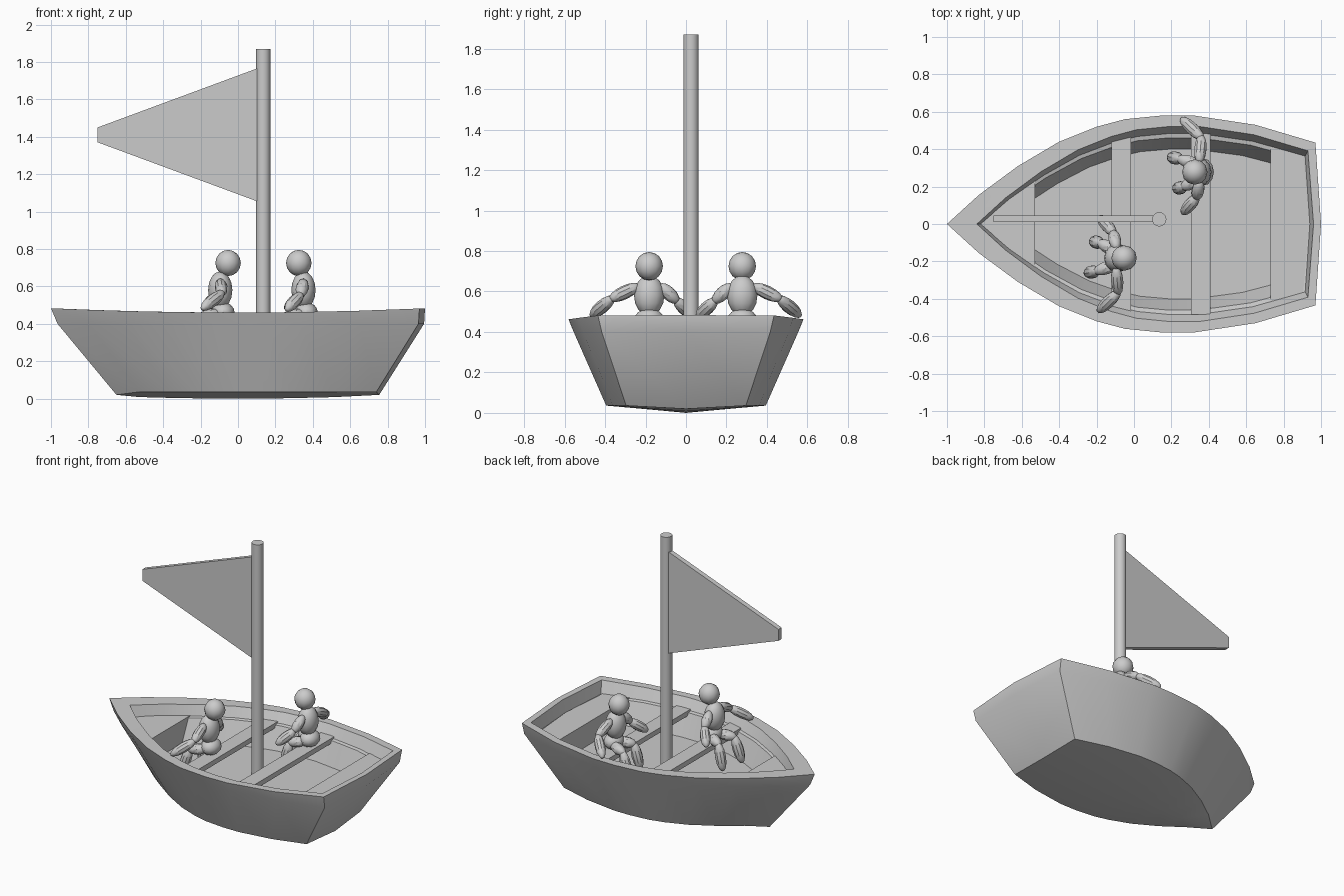
import bpy, bmesh
from mathutils import Vector, Matrix

if "Cube" in bpy.data.objects:
    bpy.data.objects.remove(bpy.data.objects["Cube"])


def finish(bm, name):
    bmesh.ops.recalc_face_normals(bm, faces=bm.faces)
    me = bpy.data.meshes.new(name)
    bm.to_mesh(me)
    bm.free()
    ob = bpy.data.objects.new(name, me)
    bpy.context.collection.objects.link(ob)
    return ob


# Half outline of the hull rim, bow to stern
HALF = [(-1, 0), (-.83, .155), (-.62, .31), (-.4, .44), (-.2, .52), (-.05, .56),
        (.15, .58), (.32, .58), (.65, .53), (.97, .435)]


def ring(bm, bow, stern, ys, bulge, zf):
    """Outline fitted between bow and stern, mirrored across the keel line."""
    half = [(bow + (x + 1) * (stern - bow) / 1.97, y * ys) for x, y in HALF]
    pts = half + [(stern + bulge, 0)] + [(x, -y) for x, y in half[:0:-1]]
    return [bm.verts.new((x, y, zf(x))) for x, y in pts]


# Hull: outer skin, rim, inner wall, ledge and floor as stacked rings
bm = bmesh.new()
rim = lambda x: .46 + .023 * x * x
rings = [ring(bm, *a) for a in [
    (-.65, .74, .68, .015, lambda x: .036),
    (-.965, .965, .957, .03, lambda x: .40),
    (-1, .97, 1, .03, rim),
    (-.84, .93, .9, .03, rim),
    (-.82, .915, .835, .025, lambda x: .395),
    (-.80, .90, .795, .02, lambda x: .39),
    (-.71, .83, .69, .02, lambda x: .24)]]
n = len(rings[0])
for a, b in zip(rings, rings[1:]):
    for i in range(n):
        j = (i + 1) % n
        bm.faces.new((a[i], a[j], b[j], b[i]))
bm.faces.new(rings[-1])

# Shallow V bottom
base = rings[0]
base[0].co.z = base[10].co.z = .02
keel = [base[0]] + [bm.verts.new((v.co.x, 0, .03 * v.co.x ** 2)) for v in base[1:9]] + [base[10]]
for side in (base[:10], [base[0]] + base[:10:-1]):
    bm.faces.new((side[0], side[1], keel[1]))
    for i in range(1, 9):
        bm.faces.new((side[i], side[i + 1], keel[i + 1], keel[i]))
finish(bm, "hull")


def block(name, top, bottom, z0, z1):
    """Solid between two outlines given as half outlines mirrored in y."""
    bm = bmesh.new()
    loops = []
    for half, z in ((bottom, z0), (top, z1)):
        pts = half + [(x, -y) for x, y in half[::-1] if y]
        loops.append([bm.verts.new((x, y, z)) for x, y in pts])
        bm.faces.new(loops[-1])
    a, b = loops
    for i in range(len(a)):
        j = (i + 1) % len(a)
        bm.faces.new((a[i], a[j], b[j], b[i]))
    return finish(bm, name)


# Seats
block("bow_seat", [(-.53, .255), (-.66, .155), (-.81, 0)],
      [(-.53, .17), (-.6, .1), (-.71, 0)], .235, .40)
block("stern_seat", [(.73, .415), (.905, .365), (.935, 0)],
      [(.73, .335), (.82, .31), (.84, 0)], .235, .40)
for name, x0, x1 in (("front_thwart", -.12, -.015), ("rear_thwart", .305, .41)):
    outline = [(x0, .485), (x1, .485)]
    block(name, outline, outline, .37, .405)

# Mast
bpy.ops.mesh.primitive_cylinder_add(vertices=20, radius=.038, depth=1.64,
                                    location=(.135, .025, 1.05))
bpy.context.object.name = "mast"

# Sail
bm = bmesh.new()
f = bm.faces.new([bm.verts.new((x, .01, z)) for x, z in
                  ((.115, 1.05), (.115, 1.77), (-.75, 1.45), (-.75, 1.37))])
ext = bmesh.ops.extrude_face_region(bm, geom=[f], use_keep_orig=True)
bmesh.ops.translate(bm, vec=(0, .035, 0),
                    verts=[v for v in ext["geom"] if isinstance(v, bmesh.types.BMVert)])
finish(bm, "sail")


def ball(bm, centre, radii):
    m = Matrix.Translation(centre) @ Matrix.Diagonal((*radii, 1))
    bmesh.ops.create_uvsphere(bm, u_segments=12, v_segments=8, radius=1, matrix=m)


def limb(bm, a, b, r):
    a, b = Vector(a), Vector(b)
    d = b - a
    m = (Matrix.Translation((a + b) / 2) @ d.to_track_quat('Z', 'Y').to_matrix().to_4x4()
         @ Matrix.Diagonal((r, r, d.length / 2 + .015, 1)))
    bmesh.ops.create_uvsphere(bm, u_segments=10, v_segments=8, radius=1, matrix=m)


# Seated sailors facing the bow; s is the outboard direction
ARMS = [[(0, .06, .625), (.01, .185, .565), (-.09, .28, .485)],
        [(0, -.06, .625), (-.015, -.135, .555), (-.085, -.215, .48)]]
LEGS = [[(0, .035, .45), (-.105, .07, .435), (-.155, .08, .275)],
        [(0, -.035, .45), (-.085, -.08, .435), (-.125, -.09, .275)]]
for name, x, y, s, head in (("front_sailor", -.095, -.182, -1, .042),
                            ("rear_sailor", .35, .278, 1, -.025)):
    bm = bmesh.new()
    ball(bm, (head, 0, .725), (.068, .068, .07))
    ball(bm, (0, 0, .58), (.065, .075, .1))
    ball(bm, (.015, 0, .46), (.062, .075, .055))
    for joints, r in [(j, .034) for j in ARMS] + [(j, .036) for j in LEGS]:
        p = [(jx, jy * s, jz) for jx, jy, jz in joints]
        limb(bm, p[0], p[1], r)
        limb(bm, p[1], p[2], r)
    ob = finish(bm, name)
    ob.location = (x, y, 0)

# Smooth shading with sharp edges kept
for ob in bpy.data.objects:
    ob.select_set(True)
bpy.context.view_layer.objects.active = bpy.data.objects["hull"]
bpy.ops.object.shade_smooth_by_angle(angle=.6)
